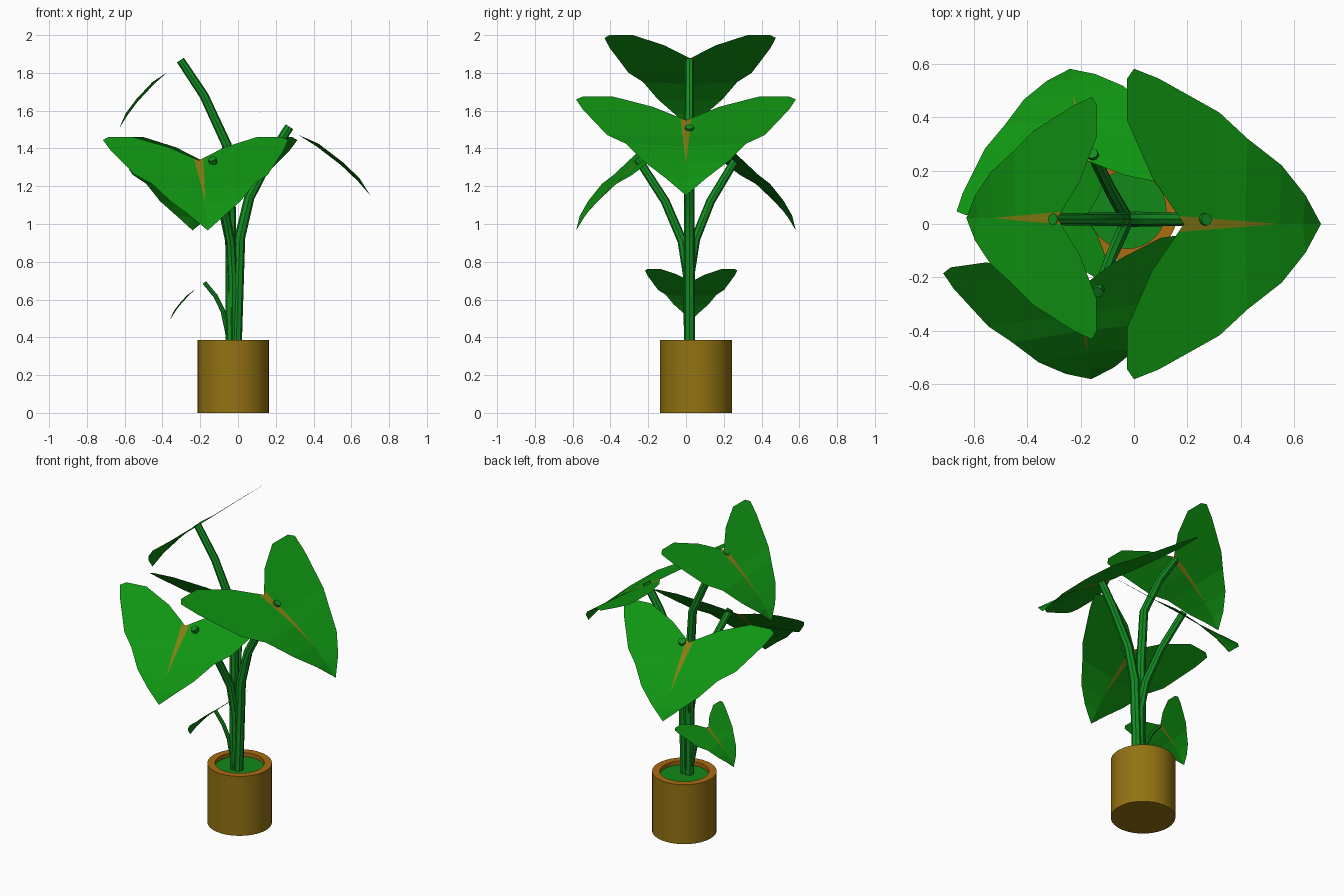
import bpy, bmesh, math
from mathutils import Matrix, Vector

if "Cube" in bpy.data.objects:
    bpy.data.objects.remove(bpy.data.objects["Cube"])


def material(name, rgb):
    m = bpy.data.materials.new(name)
    m.diffuse_color = (*rgb, 1)
    m.use_nodes = True
    m.node_tree.nodes["Principled BSDF"].inputs["Base Color"].default_value = m.diffuse_color
    return m


LEAF = material("leaf green", (0.005, 0.30, 0.006))
RIB = material("olive rib", (0.24, 0.21, 0.007))
STEM = material("stem green", (0.006, 0.27, 0.016))
POT = material("pot brown", (0.29, 0.17, 0.006))
RIM = material("rim orange", (0.40, 0.15, 0.006))
SOIL = material("soil green", (0.006, 0.25, 0.009))


def add_object(name, bm, mats):
    me = bpy.data.meshes.new(name)
    bm.to_mesh(me)
    bm.free()
    ob = bpy.data.objects.new(name, me)
    bpy.context.collection.objects.link(ob)
    for m in mats:
        me.materials.append(m)
    return ob


def smooth(ob, angle=35):
    bpy.ops.object.select_all(action='DESELECT')
    ob.select_set(True)
    bpy.context.view_layer.objects.active = ob
    bpy.ops.object.shade_smooth_by_angle(angle=math.radians(angle))


# Pot: lathed profile with a raised rim and sunken soil
PX, PY = -0.025, 0.053
profile = [(0.19, 0), (0.19, 0.385), (0.145, 0.385), (0.145, 0.36)]
bm = bmesh.new()
N = 32
rings = [[bm.verts.new((PX + r * math.cos(2 * math.pi * i / N),
                        PY + r * math.sin(2 * math.pi * i / N), z))
          for i in range(N)] for r, z in profile]
bm.faces.new(rings[0][::-1])
for k, mat in enumerate((0, 1, 1)):
    for i in range(N):
        j = (i + 1) % N
        f = bm.faces.new((rings[k][i], rings[k][j], rings[k + 1][j], rings[k + 1][i]))
        f.material_index = mat
soil = bm.faces.new(rings[3])
soil.material_index = 2
smooth(add_object("pot", bm, (POT, RIM, SOIL)))

# Leaf: half outline and rib edge as (along, across), mirrored, tip drooping
RIB_EDGE = [(-.112, .03), (.066, .018), (.18, .0106), (.34, 0), (.46, 0), (.557, 0)]
EDGE = [(-.227, .175), (-.335, .388), (-.335, .545), (-.305, .582), (-.197, .545),
        (.066, .418), (.18, .32), (.34, .22), (.46, .108)]


def leaf(name, pos, yaw, tilt, length, width):
    mat = (Matrix.Translation(pos) @ Matrix.Rotation(math.radians(yaw), 4, 'Z')
           @ Matrix.Rotation(math.radians(tilt), 4, 'Y')
           @ Matrix.Diagonal((length, width, length, 1)))
    bm = bmesh.new()

    def vert(u, v, lift=0):
        droop = -0.083 * (max(u - 0.05, 0) / 0.507) ** 2.3
        return bm.verts.new(mat @ Vector((u, v, droop + lift)))

    notch = vert(-.088, 0)
    mid = {i: vert(*RIB_EDGE[i]) for i in (3, 4, 5)}
    ribs = []
    for side in (1, -1):
        r = [vert(u, v * side) for u, v in RIB_EDGE[:3]] + [mid[3], mid[4], mid[5]]
        e = [vert(u, v * side, 0.018 if u > .15 else 0) for u, v in EDGE]
        polys = [[r[0], r[1]] + e[5::-1]]
        polys += [[r[k], r[k + 1], e[k + 5], e[k + 4]] for k in (1, 2, 3)]
        polys.append([r[4], r[5], e[8]])
        for p in polys:
            bm.faces.new(p[::side])
        ribs.append(r)
    # coloured midrib wedge
    a, b = ribs
    for p in ([notch, b[0], b[1], a[1], a[0]], [a[1], b[1], b[2], a[2]], [a[2], b[2], mid[3]]):
        bm.faces.new(p).material_index = 1
    bm.normal_update()
    add_object(name, bm, (LEAF, RIB))


leaf("leaf_right", (.263, 0, 1.505), 0, 30.5, 1, 1)
leaf("leaf_top_left", (-.339, .022, 1.833), 180, 40, .775, .78)
leaf("leaf_front", (-.20, -.295, 1.293), -82, 40, .775, .85)
leaf("leaf_back", (-.20, .295, 1.293), 98, 40, .775, .85)
leaf("leaf_small", (-.207, .027, .67), 180, 41, .42, .42)


# Stems: tapered tubes along short paths
def stem(name, pts, r0, r1):
    cu = bpy.data.curves.new(name, 'CURVE')
    cu.dimensions = '3D'
    cu.bevel_depth = 1
    cu.bevel_resolution = 2
    cu.use_fill_caps = True
    sp = cu.splines.new('POLY')
    sp.points.add(len(pts) - 1)
    for i, (p, c) in enumerate(zip(sp.points, pts)):
        p.co = (*c, 1)
        p.radius = r0 + (r1 - r0) * i / (len(pts) - 1)
    cu.materials.append(STEM)
    ob = bpy.data.objects.new(name, cu)
    bpy.context.collection.objects.link(ob)
    bpy.ops.object.select_all(action='DESELECT')
    ob.select_set(True)
    bpy.context.view_layer.objects.active = ob
    bpy.ops.object.convert(target='MESH')
    smooth(bpy.context.object)


stem("stem_right", [(-.01, .018, .35), (.01, .018, .93), (.06, .018, 1.14),
                    (.18, .018, 1.37), (.272, .018, 1.515)], .03, .024)
stem("stem_top_left", [(-.035, .018, .35), (-.04, .018, 1.1), (-.06, .018, 1.42),
                       (-.18, .018, 1.68), (-.305, .018, 1.868)], .03, .022)
stem("stem_front", [(-.03, .018, .35), (-.03, .01, .73), (-.04, -.02, .91),
                    (-.08, -.11, 1.12), (-.137, -.255, 1.345)], .028, .022)
stem("stem_back", [(-.03, .018, .35), (-.03, .022, .75), (-.045, .05, .92),
                   (-.09, .13, 1.12), (-.157, .265, 1.345)], .028, .022)
stem("stem_small", [(-.04, .018, .35), (-.06, .018, .45), (-.08, .02, .54),
                    (-.12, .022, .62), (-.178, .025, .69)], .014, .011)
